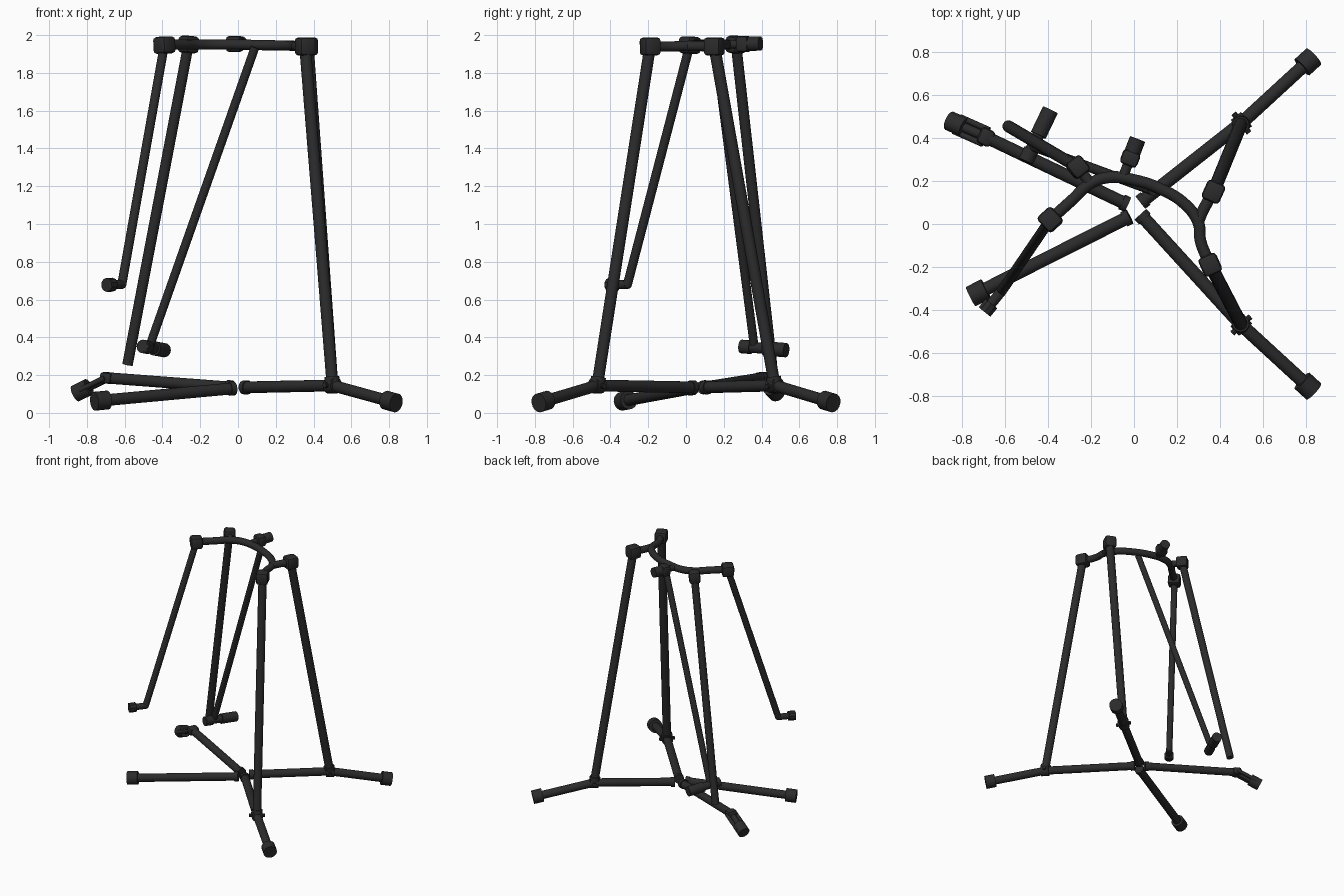
import bpy, bmesh, math
from mathutils import Vector, Matrix

if "Cube" in bpy.data.objects:
    bpy.data.objects.remove(bpy.data.objects["Cube"])

mat = bpy.data.materials.new("charcoal black")
mat.diffuse_color = (0.024, 0.024, 0.025, 1)
mat.use_nodes = True
mat.node_tree.nodes["Principled BSDF"].inputs["Base Color"].default_value = mat.diffuse_color


def finish(name, bm):
    me = bpy.data.meshes.new(name)
    bm.normal_update()
    bm.to_mesh(me)
    bm.free()
    me.materials.append(mat)
    ob = bpy.data.objects.new(name, me)
    bpy.context.collection.objects.link(ob)
    bpy.ops.object.select_all(action='DESELECT')
    ob.select_set(True)
    bpy.context.view_layer.objects.active = ob
    bpy.ops.object.shade_smooth_by_angle(angle=math.radians(35))
    return ob


def add_rod(bm, a, b, r, r2=None, seg=20):
    a, b = Vector(a), Vector(b)
    d = b - a
    m = Matrix.Translation((a + b) / 2) @ d.to_track_quat('Z', 'Y').to_matrix().to_4x4()
    bmesh.ops.create_cone(bm, cap_ends=True, segments=seg, radius1=r,
                          radius2=r if r2 is None else r2, depth=d.length, matrix=m)


def rod(name, pts, r, seg=20):
    """Straight tube sections with a ball at each inner bend."""
    bm = bmesh.new()
    for a, b in zip(pts, pts[1:]):
        add_rod(bm, a, b, r, seg=seg)
    for p in pts[1:-1]:
        bmesh.ops.create_uvsphere(bm, u_segments=16, v_segments=8, radius=r,
                                  matrix=Matrix.Translation(p))
    return finish(name, bm)


def collar(name, p, d, r, length, seg=16):
    p, d = Vector(p), Vector(d).normalized() * length / 2
    return rod(name, [p - d, p + d], r, seg)


def block(name, p, along, up, size):
    """Bevelled box with its x axis on 'along' and z axis near 'up'."""
    x = Vector(along).normalized()
    y = Vector(up).cross(x).normalized()
    z = x.cross(y)
    m = Matrix((x, y, z)).transposed().to_4x4()
    bm = bmesh.new()
    bmesh.ops.create_cube(bm, size=1, matrix=Matrix.Translation(p) @ m @ Matrix.Diagonal((*size, 1)))
    bmesh.ops.bevel(bm, geom=bm.edges[:], offset=0.018, segments=2, affect='EDGES', profile=0.5)
    return finish(name, bm)


def bent_tube(name, pts, r):
    cu = bpy.data.curves.new(name + " path", 'CURVE')
    cu.dimensions = '3D'
    cu.bevel_depth, cu.bevel_resolution, cu.resolution_u = r, 4, 8
    cu.use_fill_caps = True
    sp = cu.splines.new('BEZIER')
    sp.bezier_points.add(len(pts) - 1)
    for bp, p in zip(sp.bezier_points, pts):
        bp.co = p
        bp.handle_left_type = bp.handle_right_type = 'AUTO'
    tmp = bpy.data.objects.new(name + " path", cu)
    bpy.context.collection.objects.link(tmp)
    bpy.context.view_layer.update()
    me = bpy.data.meshes.new_from_object(tmp.evaluated_get(bpy.context.evaluated_depsgraph_get()))
    bm = bmesh.new()
    bm.from_mesh(me)
    bpy.data.objects.remove(tmp)
    return finish(name, bm)


# right base legs, uprights and their top blocks
tops = {1: Vector((0.37, 0.15, 1.94)), -1: Vector((0.355, -0.19, 1.94))}
for s, side in ((1, "back"), (-1, "front")):
    inner = Vector((0.03, 0.1 if s > 0 else 0.045, 0.135))
    knee = Vector((0.5, 0.47 * s, 0.145))
    foot = Vector((0.81, 0.755 * s, 0.06))
    d, e = (knee - inner).normalized(), (foot - knee).normalized()
    rod(f"{side}_right_leg", [inner, knee, foot], 0.031)
    collar(f"{side}_right_hub_collar", inner + d * 0.015, d, 0.037, 0.03)
    collar(f"{side}_right_foot", foot, e, 0.051, 0.075)
    collar(f"{side}_right_knee_collar", knee, d, 0.042, 0.06)
    up = tops[s] - knee
    rod(f"{side}_right_upright", [knee, tops[s]], 0.031)
    collar(f"{side}_right_upright_socket", knee + up.normalized() * 0.02, up, 0.04, 0.05)
    side_dir = up.cross(d).normalized()
    collar(f"{side}_right_knee_bolt", knee, side_dir, 0.014, 0.115, 10)
    block(f"{side}_right_top_block", tops[s], (0.45, 1 * s, 0), up, (0.095, 0.09, 0.095))

# front left base leg
inner, foot = Vector((-0.02, 0.035, 0.13)), Vector((-0.725, -0.32, 0.065))
d = (foot - inner).normalized()
rod("front_left_leg", [inner, foot], 0.031)
collar("front_left_hub_collar", inner + d * 0.015, d, 0.037, 0.03)
collar("front_left_foot", foot, d, 0.05, 0.08)

# back left base leg with forked foot bracket
inner, knee, foot = Vector((-0.03, 0.09, 0.135)), Vector((-0.69, 0.405, 0.185)), Vector((-0.825, 0.465, 0.12))
d, e = (knee - inner).normalized(), (foot - knee).normalized()
rod("back_left_leg", [inner, knee], 0.03)
collar("back_left_hub_collar", inner + d * 0.015, d, 0.037, 0.03)
w = d.cross(Vector((0, 0, 1))).normalized()
block("back_left_knee", knee, d, (0, 0, 1), (0.07, 0.08, 0.06))
for s, n in ((1, "outer"), (-1, "inner")):
    o = w * 0.036 * s
    rod(f"back_left_fork_{n}_arm", [knee + o, foot + o], 0.014, 12)
rod("back_left_fork_bar", [knee, foot], 0.022)
collar("back_left_foot", foot, e, 0.046, 0.085)

# curved top rail and its branches
bent_tube("top_rail", [(-0.39, 0.02, 1.95), (-0.29, 0.11, 1.95), (-0.2, 0.19, 1.95), (-0.11, 0.218, 1.95),
                       (0, 0.205, 1.95), (0.12, 0.165, 1.947), (0.24, 0.09, 1.945),
                       (0.3, 0.005, 1.943), (0.31, -0.08, 1.94), (0.355, -0.19, 1.94)], 0.027)
bent_tube("top_rail_right_branch", [(0.295, 0.0, 1.943), (0.32, 0.06, 1.942), (0.37, 0.15, 1.94)], 0.027)
rod("top_rail_left_branch", [(-0.2, 0.185, 1.95), (-0.26, 0.262, 1.95)], 0.025)

# short peg behind the rail
pa, pb = Vector((-0.055, 0.21, 1.95)), Vector((0.005, 0.365, 1.955))
pd = pb - pa
rod("rail_peg", [pa, pb], 0.023)
block("rail_peg_block", pa.lerp(pb, 0.62), pd, (0, 0, 1), (0.07, 0.085, 0.085))
collar("rail_peg_tip", pb, pd, 0.038, 0.065)

# front left hanging rod with bent tip
top, low, tip = Vector((-0.39, 0.02, 1.947)), Vector((-0.615, -0.31, 0.68)), Vector((-0.68, -0.39, 0.678))
block("front_left_top_block", top, (0.7, 0.65, 0), top - low, (0.09, 0.095, 0.09))
rod("front_left_upright", [top, low, tip], 0.024)
collar("front_left_upright_tip", tip, tip - low, 0.037, 0.05, 10)

# back left hanging rod
top, low = Vector((-0.262, 0.265, 1.95)), Vector((-0.585, 0.455, 0.255))
block("back_left_top_block", top, (-0.6, 0.75, 0), top - low, (0.09, 0.085, 0.09))
rod("back_left_upright", [top, low], 0.028)

# diagonal strut with cross handle
ta, tb = Vector((-0.505, 0.29, 0.352)), Vector((-0.39, 0.53, 0.332))
low = ta.lerp(tb, 0.3)
rod("diagonal_strut", [(0.09, 0.155, 1.935), low], 0.023)
rod("cross_handle", [ta, tb], 0.029)
collar("cross_handle_grip", ta.lerp(tb, 0.76), tb - ta, 0.038, 0.13)
collar("cross_handle_end", ta.lerp(tb, 0.12), tb - ta, 0.036, 0.06)
